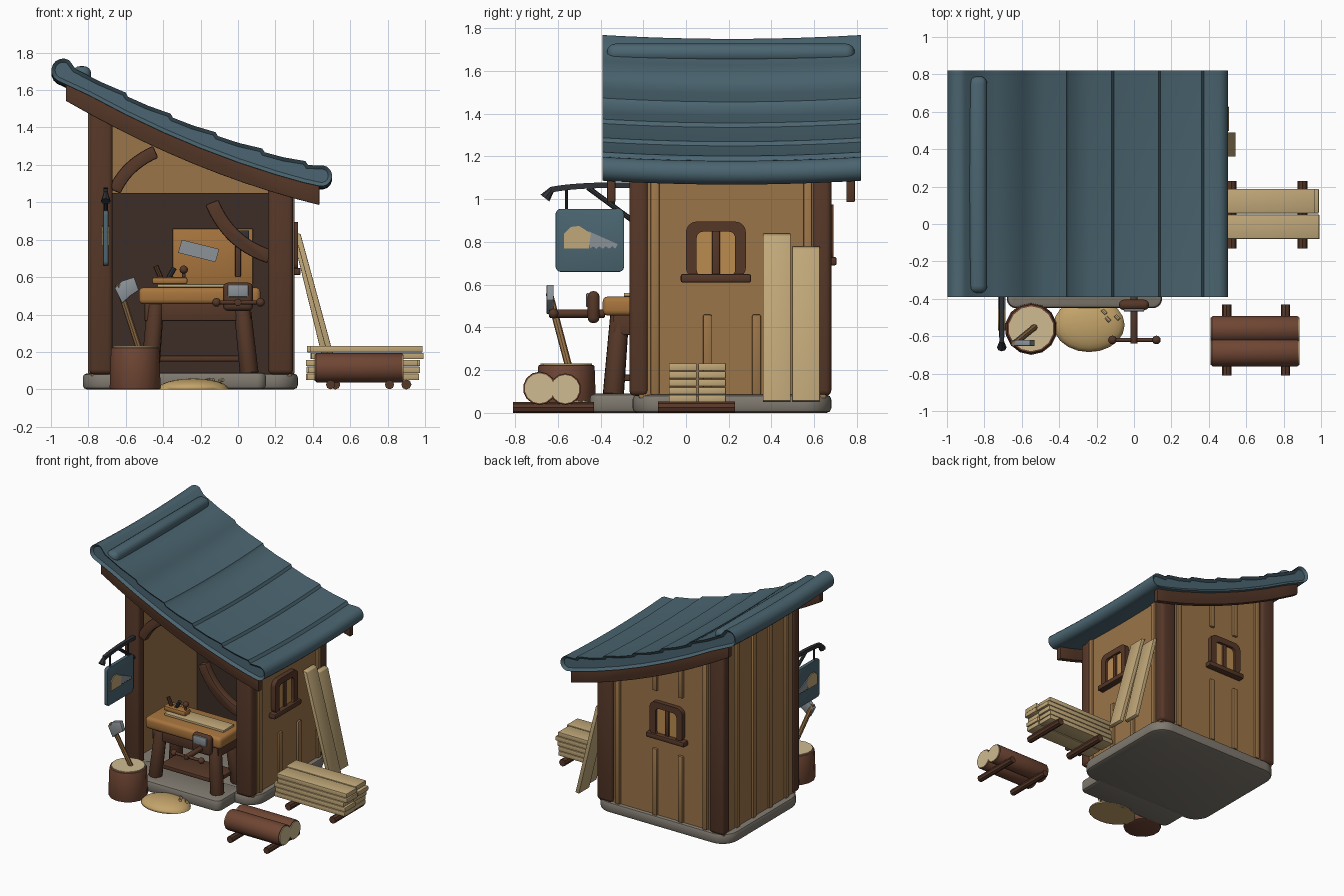
import bpy, bmesh, random
from math import sin, cos, pi, radians
from mathutils import Vector

if "Cube" in bpy.data.objects:
    bpy.data.objects.remove(bpy.data.objects["Cube"])
random.seed(4)

MATS = {}
COL = dict(dark='563A2C', wood='9A744A', bench='A67440', pale='BFA678', teal='4C6570', stone='7F796F',
           shade='40312A', metal='8A9196', iron='34363A', glow='B98A50', bark='6E4736', cut='CDB98F', dust='C2A26A')

def mat(key):
    if key not in MATS:
        m = bpy.data.materials.new(key)
        m.diffuse_color = [(int(COL[key][i:i+2], 16) / 255) ** 2.2 for i in (0, 2, 4)] + [1]
        m.use_nodes = True
        m.node_tree.nodes["Principled BSDF"].inputs["Base Color"].default_value = m.diffuse_color
        MATS[key] = m
    return MATS[key]

def finish(name, bm, color, bevel=0, seg=2):
    bmesh.ops.recalc_face_normals(bm, faces=bm.faces[:])
    if bevel:
        es = [e for e in bm.edges if len(e.link_faces) == 2 and e.calc_face_angle() > 0.7]
        bmesh.ops.bevel(bm, geom=es, offset=bevel, segments=seg, affect='EDGES', profile=0.5, clamp_overlap=True)
    me = bpy.data.meshes.new(name)
    bm.to_mesh(me)
    bm.free()
    for p in me.polygons:
        p.use_smooth = True
    me.set_sharp_from_angle(angle=radians(40))
    me.materials.append(mat(color))
    ob = bpy.data.objects.new(name, me)
    bpy.context.collection.objects.link(ob)
    return ob

def box(name, x, y, z, color, bevel=0.006, seg=2):
    bm = bmesh.new()
    bmesh.ops.create_cube(bm, size=1)
    for v in bm.verts:
        v.co = [(a + b) / 2 + c * (b - a) for (a, b), c in zip((x, y, z), v.co)]
    return finish(name, bm, color, bevel, seg)

def prism(name, pts, axis, a, b, color, bevel=0.0):
    """Extrude a 2D outline along axis from a to b."""
    put = {'x': lambda u, v, d: (d, u, v), 'y': lambda u, v, d: (u, d, v), 'z': lambda u, v, d: (u, v, d)}[axis]
    bm = bmesh.new()
    lo, hi = ([bm.verts.new(put(u, v, d)) for u, v in pts] for d in (a, b))
    bm.faces.new(lo)
    bm.faces.new(hi)
    for i in range(len(pts)):
        j = (i + 1) % len(pts)
        bm.faces.new((lo[i], lo[j], hi[j], hi[i]))
    return finish(name, bm, color, bevel)

def rod(name, p, q, r, color, sides=12, r2=None, bevel=0.0):
    p, q = Vector(p), Vector(q)
    bm = bmesh.new()
    bmesh.ops.create_cone(bm, cap_ends=True, segments=sides, radius1=r, radius2=r if r2 is None else r2, depth=(q - p).length)
    ob = finish(name, bm, color, bevel)
    ob.rotation_euler = (q - p).to_track_quat('Z', 'Y').to_euler()
    ob.location = (p + q) / 2
    return ob

def ball(name, c, s, color):
    bm = bmesh.new()
    bmesh.ops.create_uvsphere(bm, u_segments=20, v_segments=12, radius=1)
    for v in bm.verts:
        v.co = Vector(c) + Vector([a * b for a, b in zip(v.co, s)])
    return finish(name, bm, color)

def arc(cx, cy, r, a0, a1, n=8):
    return [(cx + r * cos(radians(a0 + (a1 - a0) * i / n)), cy + r * sin(radians(a0 + (a1 - a0) * i / n))) for i in range(n + 1)]

def rrect(x0, x1, y0, y1, r):
    return (arc(x1 - r, y1 - r, r, 0, 90) + arc(x0 + r, y1 - r, r, 90, 180)
            + arc(x0 + r, y0 + r, r, 180, 270) + arc(x1 - r, y0 + r, r, 270, 360))

def band(p0, p1, p2, w, n=10):
    """Outline of a bent timber along a quadratic curve."""
    a, b, c = Vector(p0), Vector(p1), Vector(p2)
    L, R = [], []
    for i in range(n + 1):
        t = i / n
        p = a * (1 - t) ** 2 + b * 2 * t * (1 - t) + c * t * t
        d = ((b - a) * (1 - t) + (c - b) * t).normalized() * w / 2
        L.append((p.x - d.y, p.y + d.x))
        R.append((p.x + d.y, p.y - d.x))
    return L + R[::-1]

def roof_z(x):
    return 1.315 - 0.3515 * x + 0.123 * x * x

# stone base and front step
prism('stone_base', rrect(-0.83, 0.32, -0.25, 0.68, 0.13), 'z', 0, 0.085, 'stone', 0.022)
prism('stone_step', rrect(-0.68, 0.15, -0.45, -0.15, 0.05), 'z', 0, 0.09, 'stone', 0.022)

# walls
xs = [-0.78 + 1.06 * i / 10 for i in range(11)]
prism('back_wall', [(-0.78, 0.07), (0.28, 0.07)] + [(x, roof_z(x) - 0.08) for x in xs[::-1]], 'y', 0.62, 0.655, 'wood')
box('left_wall', (-0.785, -0.75), (-0.22, 0.65), (0.07, 1.57), 'wood', 0)
box('right_wall', (0.25, 0.285), (-0.22, 0.65), (0.07, 1.13), 'wood', 0)
box('inner_back_panel', (-0.75, 0.25), (0.57, 0.62), (0.08, 1.05), 'shade', 0)

# corner posts
for side, x0, x1, top in (('left', -0.795, -0.67, 1.55), ('right', 0.16, 0.295, 1.12)):
    for end, y0 in (('front', -0.265), ('back', 0.59)):
        box(f'{end}_{side}_post', (x0, x1), (y0, y0 + 0.09), (0.08, top), 'dark', 0.025, 3)

# wall battens
for y, top in ((-0.145, 1.12), (0.1, 0.46), (0.33, 0.46), (0.57, 1.12)):
    box('right_batten', (0.28, 0.302), (y - 0.02, y + 0.02), (0.085, top), 'wood')
for y in (0.5, 0.3, 0.1, -0.1):
    box('left_batten', (-0.802, -0.78), (y - 0.02, y + 0.02), (0.085, 1.56), 'wood')
for x, z0, z1 in ((0.12, 0.085, 1.17), (-0.2, 0.085, 0.6), (-0.42, 0.085, 0.6), (-0.2, 1.05, 1.29), (-0.42, 1.05, 1.38), (-0.63, 0.085, 1.48)):
    box('back_batten', (x - 0.02, x + 0.02), (0.65, 0.674), (z0, z1), 'wood')

# windows on the right and back walls
def window(side, c, z, wall):
    def part(name, u, v, d, color, bevel=0.01):
        s, d = (c + u[0], c + u[1]), (wall - 0.01, wall + d)
        box(f'{side}_window_{name}', *((d, s) if side == 'right' else (s, d)), (z + v[0], z + v[1]), color, bevel)
    part('sill', (-0.165, 0.165), (0, 0.04), 0.05, 'dark')
    part('glass', (-0.12, 0.12), (0.03, 0.27), 0.014, 'glow', 0)
    part('mullion', (-0.018, 0.018), (0.03, 0.27), 0.026, 'dark', 0.006)
    outer, inner = rrect(-0.14, 0.14, 0.02, 0.285, 0.05), rrect(-0.09, 0.09, 0.03, 0.238, 0.03)
    ring = outer[18:] + outer[:18]
    hole = inner[18:] + inner[:18]
    pts = [(c + u, z + v) for u, v in ring + [ring[0]] + [hole[0]] + hole[::-1]]
    bm = bmesh.new()
    n = len(ring)
    put = (lambda u, v, d: (d, c + u, z + v)) if side == 'right' else (lambda u, v, d: (c + u, d, z + v))
    rows = [[bm.verts.new(put(u, v, d)) for u, v in o] for o, d in
            ((ring, wall - 0.01), (ring, wall + 0.035), (hole, wall + 0.035), (hole, wall - 0.01))]
    for k in range(4):
        for i in range(n):
            j = (i + 1) % n
            bm.faces.new((rows[k][i], rows[k][j], rows[(k + 1) % 4][j], rows[(k + 1) % 4][i]))
    finish(f'{side}_window_frame', bm, 'dark')
window('right', 0.14, 0.61, 0.285)
window('back', -0.31, 0.69, 0.655)

# sagging roof slab with stepped courses and rolled ends
prof = arc(-0.935, 1.702, 0.063, 240, 60)
steps = [-0.88, -0.6, -0.36, -0.12, 0.13, 0.36]
for a, b in zip(steps, steps[1:]):
    prof += [(a + 0.012, roof_z(a + 0.012) - 0.004), ((a + b) / 2, roof_z((a + b) / 2)), (b, roof_z(b) + 0.012)]
prof += [(0.375, roof_z(0.375) - 0.006)] + arc(0.447, 1.138, 0.056, 80, -105)
prof += [(x, roof_z(x) - 0.105) for x in (0.35, 0.2, 0, -0.2, -0.4, -0.6, -0.8)]
bm = bmesh.new()
rows = []
for i in range(13):
    t = i / 6 - 1
    rows.append([bm.verts.new((x, 0.215 + 0.605 * t, z + 0.018 * (t * t - 1) + 0.004)) for x, z in prof])
for a, b in zip(rows, rows[1:]):
    for i in range(len(prof)):
        j = (i + 1) % len(prof)
        bm.faces.new((a[i], a[j], b[j], b[i]))
caps = [bm.faces.new(rows[0]), bm.faces.new(rows[-1])]
bmesh.ops.recalc_face_normals(bm, faces=bm.faces[:])
for cap in caps:
    bmesh.ops.inset_region(bm, faces=[cap], thickness=0.02, depth=0.0)
for row, s in ((rows[0], 1), (rows[-1], -1)):
    for v in row:
        v.co.y += s * 0.018
finish('roof', bm, 'teal')
box('ridge_cap', (-0.885, -0.785), (-0.37, 0.79), (1.64, 1.728), 'teal', 0.04, 4)

# barge boards under the roof ends
bx = [-0.92 + 1.355 * i / 10 for i in range(11)]
for name, y in (('front', -0.37), ('back', 0.75)):
    prism(name + '_barge_board', [(x, roof_z(x) - 0.2) for x in bx] + [(x, roof_z(x) - 0.07) for x in bx[::-1]], 'y', y, y + 0.04, 'dark', 0.005)

# curved braces
prism('left_brace', band((-0.66, 1.06), (-0.6, 1.2), (-0.44, 1.27), 0.07), 'y', -0.25, -0.19, 'dark', 0.01)
prism('right_brace', band((-0.14, 1.0), (-0.05, 0.78), (0.17, 0.71), 0.075), 'y', -0.25, -0.19, 'dark', 0.01)

# tool board with saw blade and hammer
box('tool_board', (-0.35, 0.08), (0.54, 0.575), (0.56, 0.86), 'bench')
prism('hanging_blade', [(-0.32, 0.73), (-0.3, 0.8), (-0.1, 0.75), (-0.12, 0.68)], 'y', 0.52, 0.54, 'metal')
box('hammer_handle', (-0.015, 0.015), (0.51, 0.54), (0.6, 0.84), 'dark')
box('hammer_head', (-0.06, 0.06), (0.5, 0.54), (0.8, 0.85), 'iron')

# workbench
box('bench_top', (-0.53, 0.12), (-0.39, -0.06), (0.455, 0.545), 'bench', 0.025, 3)
box('bench_apron', (-0.5, 0.07), (-0.34, -0.1), (0.365, 0.46), 'dark')
for x, dx in ((-0.44, -0.03), (0.02, 0.04)):
    for y, dy in ((-0.31, -0.03), (-0.12, 0.03)):
        rod('bench_leg', (x + dx, y + dy, 0.085), (x, y, 0.46), 0.05, 'dark', 10, 0.045, 0.006)
box('bench_stretcher', (-0.44, 0.04), (-0.33, -0.1), (0.15, 0.18), 'dark')
box('bench_board', (-0.43, 0.08), (-0.29, -0.16), (0.545, 0.562), 'pale', 0.003)
box('plane_body', (-0.46, -0.27), (-0.26, -0.19), (0.562, 0.6), 'bench', 0.012)
rod('plane_knob_stem', (-0.29, -0.225, 0.59), (-0.29, -0.225, 0.63), 0.01, 'dark')
ball('plane_knob', (-0.29, -0.225, 0.64), (0.022, 0.022, 0.022), 'dark')
rod('plane_iron', (-0.38, -0.225, 0.58), (-0.34, -0.225, 0.65), 0.014, 'iron', 8)
rod('plane_handle', (-0.41, -0.225, 0.59), (-0.44, -0.225, 0.66), 0.014, 'dark', 8)

# vise
box('vise_jaw', (-0.08, 0.08), (-0.46, -0.405), (0.42, 0.57), 'dark', 0.025, 3)
box('vise_plate', (-0.055, 0.055), (-0.468, -0.45), (0.495, 0.56), 'metal')
rod('vise_screw', (0, -0.64, 0.465), (0, -0.38, 0.465), 0.02, 'dark', bevel=0.004)
rod('vise_bar', (-0.115, -0.62, 0.465), (0.12, -0.62, 0.465), 0.011, 'dark')
for x in (-0.115, 0.12):
    ball('vise_bar_end', (x, -0.62, 0.465), (0.023,) * 3, 'dark')

# chopping stump and axe
rod('stump', (-0.55, -0.56, 0), (-0.55, -0.56, 0.225), 0.14, 'bark', 14, 0.132, 0.01)
rod('stump_top', (-0.55, -0.56, 0.2), (-0.55, -0.56, 0.232), 0.12, 'cut', 14)
rod('axe_handle', (-0.53, -0.55, 0.22), (-0.64, -0.64, 0.56), 0.017, 'wood', 8)
prism('axe_head', [(-0.66, 0.54), (-0.62, 0.46), (-0.575, 0.5), (-0.53, 0.53), (-0.555, 0.6), (-0.62, 0.58)], 'y', -0.652, -0.62, 'metal', 0.004)

# sawdust heap with shavings
ball('sawdust_heap', (-0.24, -0.54, 0), (0.19, 0.145, 0.058), 'dust').location.z = 0
for v in bpy.data.objects['sawdust_heap'].data.vertices:
    v.co.z = max(v.co.z, 0)
for x, y in ((-0.15, -0.5), (-0.1, -0.49), (-0.17, -0.46)):
    rod('wood_shaving', (x, y, 0.045), (x + 0.02, y - 0.02, 0.05), 0.01, 'pale', 8)

# logs on skids
for y, r in ((-0.685, 0.078), (-0.565, 0.074)):
    rod('log', (0.415, y, 0.037 + r), (0.88, y, 0.037 + r), r, 'bark', 14, bevel=0.006)
    for x in (0.409, 0.88):
        rod('log_end', (x, y, 0.037 + r), (x + 0.006, y, 0.037 + r), r * 0.9, 'cut', 14)
for x in (0.495, 0.81):
    rod('log_skid', (x, -0.81, 0.022), (x, -0.43, 0.022), 0.025, 'dark', 8).location.z = 0.025

# plank stack on skids
for k in range(5):
    for y in (-0.08, 0.057):
        s = random.uniform(-0.025, 0.01)
        box('stacked_plank', (0.385 + s, 0.985 + s), (y, y + 0.13), (0.05 + k * 0.037, 0.084 + k * 0.037), 'pale', 0.004)
for x in (0.52, 0.9):
    rod('stack_skid', (x, -0.13, 0.026), (x, 0.23, 0.026), 0.027, 'dark', 8)

# planks leaning on the right wall
for y, xb, top in ((0.36, 0.545, 0.84), (0.497, 0.51, 0.78)):
    prism('leaning_plank', [(xb - 0.03, 0.05), (xb, 0.057), (0.335, top - 0.01), (0.302, top)], 'x', 0, 0.13, 'pale', 0.004)
    ob = bpy.context.collection.objects[-1]
    for v in ob.data.vertices:
        v.co = (v.co.y, y + v.co.x, v.co.z)
    ob.data.flip_normals()

# hanging sign with saw emblem on both faces
sx = -0.707
prism('sign_board', rrect(-0.61, -0.29, 0.66, 0.955, 0.025), 'x', sx - 0.014, sx + 0.014, 'teal', 0.004)
prism('sign_arm', band((-0.24, 1.065), (-0.5, 1.07), (-0.63, 1.045), 0.026), 'x', sx - 0.013, sx + 0.013, 'iron')
rod('sign_arm_tip', (sx, -0.625, 1.05), (sx, -0.66, 1.005), 0.012, 'iron', 8, 0.026)
rod('sign_arm_brace', (sx, -0.46, 1.055), (sx, -0.25, 0.9), 0.012, 'iron', 8)
for y in (-0.56, -0.34):
    rod('sign_hanger', (sx, y, 0.94), (sx, y, 1.06), 0.007, 'iron', 8)
teeth = [(-0.33 - 0.015 * i, 0.768 + 0.012 * (i % 2)) for i in range(9)]
for s in (-1, 1):
    a, b = sx + s * 0.012, sx + s * 0.021
    prism('emblem_handle', [(-0.57, 0.77), (-0.455, 0.77), (-0.445, 0.84), (-0.5, 0.875), (-0.54, 0.87), (-0.57, 0.84)], 'x', a, b, 'pale')
    prism('emblem_blade', [(-0.455, 0.85), (-0.32, 0.79)] + teeth, 'x', a, b, 'metal')
